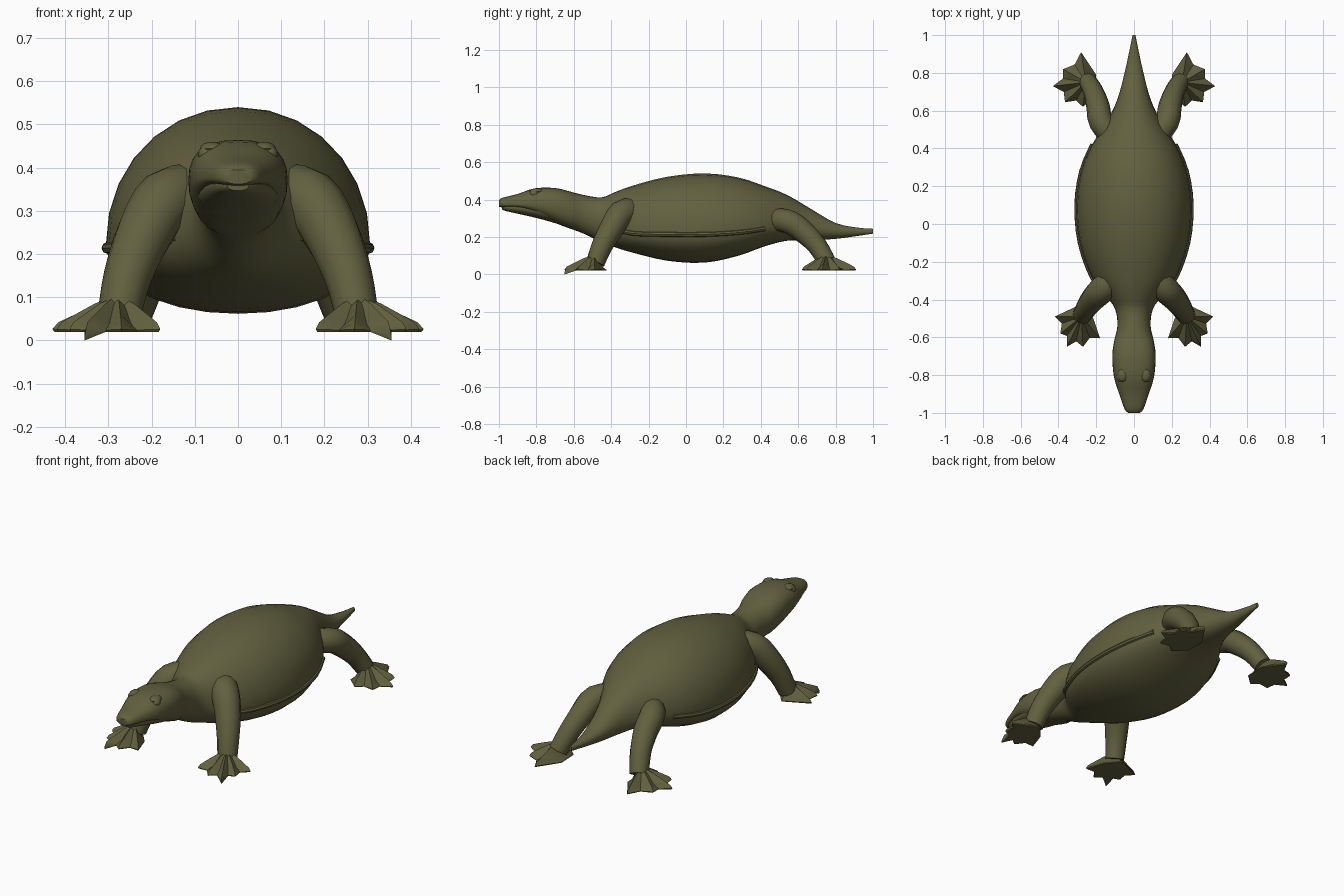
import bpy
import bmesh
import math
from mathutils import Vector

default_cube = bpy.data.objects.get("Cube")
if default_cube:
    bpy.data.objects.remove(default_cube, do_unlink=True)

OLIVE = (.12, .118, .05, 1)
skin = bpy.data.materials.new("olive skin")
skin.use_nodes = True
skin.diffuse_color = OLIVE
skin.node_tree.nodes["Principled BSDF"].inputs["Base Color"].default_value = OLIVE


def finish(bm, name, mirrored=False, angle=35):
    """Turn a bmesh into a smooth-shaded, optionally mirrored object."""
    bmesh.ops.recalc_face_normals(bm, faces=bm.faces)
    mesh = bpy.data.meshes.new(name)
    bm.to_mesh(mesh)
    bm.free()
    mesh.materials.append(skin)
    obj = bpy.data.objects.new(name, mesh)
    bpy.context.collection.objects.link(obj)
    if mirrored:
        obj.modifiers.new("Mirror", "MIRROR").use_mirror_merge = False
    bpy.ops.object.select_all(action="DESELECT")
    obj.select_set(True)
    bpy.context.view_layer.objects.active = obj
    bpy.ops.object.shade_smooth_by_angle(angle=math.radians(angle))
    return obj


def refine(rows, steps):
    """Catmull-Rom interpolation of equal-length number rows."""
    result = []
    for i in range(len(rows) - 1):
        before, after = max(i - 1, 0), min(i + 2, len(rows) - 1)
        for s in range(steps):
            t = s / steps
            row = []
            for a, b, c, d in zip(rows[before], rows[i], rows[i + 1], rows[after]):
                row.append(b + .5 * t * (c - a + t * (2 * a - 5 * b + 4 * c - d
                                                     + t * (3 * (b - c) + d - a))))
            result.append(row)
    result.append(list(rows[-1]))
    return result


def bridge(bm, rings):
    """Skin a list of closed point rings and cap both ends."""
    loops = [[bm.verts.new(p) for p in ring] for ring in rings]
    for low, high in zip(loops, loops[1:]):
        for i in range(len(low)):
            j = (i + 1) % len(low)
            bm.faces.new((low[i], low[j], high[j], high[i]))
    bm.faces.new(loops[0])
    bm.faces.new(loops[-1])


def section(y, width, bottom, middle, top, power, sides=28):
    """Cross-section with separate heights above and below the widest line."""
    ring = []
    for i in range(sides):
        a = math.tau * i / sides
        c, s = math.cos(a), math.sin(a)
        x = math.copysign(abs(c) ** power, c) * width
        height = top - middle if s > 0 else middle - bottom
        ring.append((x, y, middle + math.copysign(abs(s) ** power, s) * height))
    return ring


def loft(name, stations, power_at, steps=3):
    bm = bmesh.new()
    bridge(bm, [section(*row, power_at(row[0])) for row in refine(stations, steps)])
    return finish(bm, name)


def tube(name, path, sides=12, steps=3):
    """Mirrored tube through (x, y, z, radius) points."""
    rows = refine(path, steps)
    rings = []
    for i, row in enumerate(rows):
        ahead = Vector(rows[min(i + 1, len(rows) - 1)][:3])
        behind = Vector(rows[max(i - 1, 0)][:3])
        turn = (ahead - behind).to_track_quat("Z", "Y")
        centre, radius = Vector(row[:3]), row[3]
        angles = [math.tau * k / sides for k in range(sides)]
        rings.append([centre + turn @ Vector((math.cos(a), math.sin(a), 0)) * radius
                      for a in angles])
    bm = bmesh.new()
    bridge(bm, rings)
    return finish(bm, name, mirrored=True)


def webbed_foot(name, ankle, toes, heel, claw=None):
    """Flat-soled fan of ridged toes with webbing set back between them."""
    centre = Vector(ankle)
    outline = []
    for i, toe in enumerate(toes):
        tip = Vector(toe)
        outline.append((tip, True))
        if i + 1 < len(toes):
            middle = (tip + Vector(toes[i + 1])) / 2
            outline.append((centre.lerp(middle, .82), False))
    outline += [(Vector(p), False) for p in heel]

    def ring(t, ridge, web):
        return [(*centre.lerp(p, t), ridge if is_toe else web) for p, is_toe in outline]

    rings = [ring(.12, .1, .1), ring(.38, .085, .078), ring(.7, .06, .038),
             ring(.92, .042, .028), ring(1, .026, .024), ring(.97, .02, .02)]
    if claw is not None:
        x, y, z = rings[-2][2 * claw]
        rings[-2][2 * claw] = (x, y, .012)
        rings[-1][2 * claw] = (x, y, 0)
    bm = bmesh.new()
    bridge(bm, rings)
    return finish(bm, name, mirrored=True)


# Head, neck, domed body and tail: y, half width, bottom, widest height, top
body = [
    (-1, .03, .362, .378, .395),
    (-.98, .05, .358, .376, .41),
    (-.9, .078, .355, .375, .43),
    (-.81, .106, .325, .375, .46),
    (-.7, .115, .275, .37, .462),
    (-.62, .105, .245, .35, .443),
    (-.54, .088, .215, .325, .423),
    (-.45, .1, .17, .29, .412),
    (-.38, .15, .145, .25, .44),
    (-.28, .225, .115, .225, .476),
    (-.1, .288, .073, .22, .522),
    (.1, .306, .063, .22, .54),
    (.28, .28, .1, .23, .518),
    (.42, .222, .15, .25, .472),
    (.54, .145, .18, .26, .425),
    (.66, .088, .182, .25, .355),
    (.8, .05, .19, .235, .275),
    (.92, .024, .206, .23, .25),
    (1, .008, .218, .23, .244),
]
loft("head_body_and_tail", body, lambda y: .8 if y < -.6 else .97)

# Lower jaw, slightly narrower than the upper lip
jaw = [
    (-.985, .025, .347, .36, .37),
    (-.96, .045, .338, .36, .37),
    (-.88, .072, .32, .357, .37),
    (-.78, .095, .297, .35, .37),
    (-.68, .09, .268, .34, .37),
]
loft("lower_jaw", jaw, lambda y: .8)

# Seam ridge along the widest line of the trunk
ridge = [(w - .003, y, m - .006, .013) for y, w, b, m, t in body if -.4 < y < .5]
tube("side_ridge", ridge, sides=8)

# Eyes under heavy brows
for name, place, size in (("eye", (.073, -.81, .431), (.02, .026, .02)),
                          ("brow", (.06, -.8, .444), (.028, .036, .016))):
    bm = bmesh.new()
    bmesh.ops.create_uvsphere(bm, u_segments=12, v_segments=8, radius=1)
    bmesh.ops.scale(bm, vec=size, verts=bm.verts)
    bmesh.ops.translate(bm, vec=place, verts=bm.verts)
    finish(bm, name, mirrored=True)

# Legs
tube("front_leg", [(.1, -.28, .34, .07), (.165, -.345, .325, .072),
                   (.215, -.395, .25, .066), (.255, -.45, .15, .056),
                   (.275, -.485, .06, .05)])
tube("rear_leg", [(.1, .44, .29, .06), (.175, .54, .285, .064),
                  (.19, .62, .235, .062), (.215, .7, .155, .054),
                  (.245, .755, .065, .048)])

# Webbed feet
webbed_foot("front_foot", (.278, -.49),
            [(.42, -.49), (.39, -.58), (.355, -.65), (.27, -.65), (.18, -.605)],
            [(.215, -.5), (.28, -.425)], claw=2)
webbed_foot("rear_foot", (.255, .75),
            [(.28, .91), (.375, .82), (.43, .73), (.365, .645), (.27, .62)],
            [(.205, .68), (.2, .79)])
